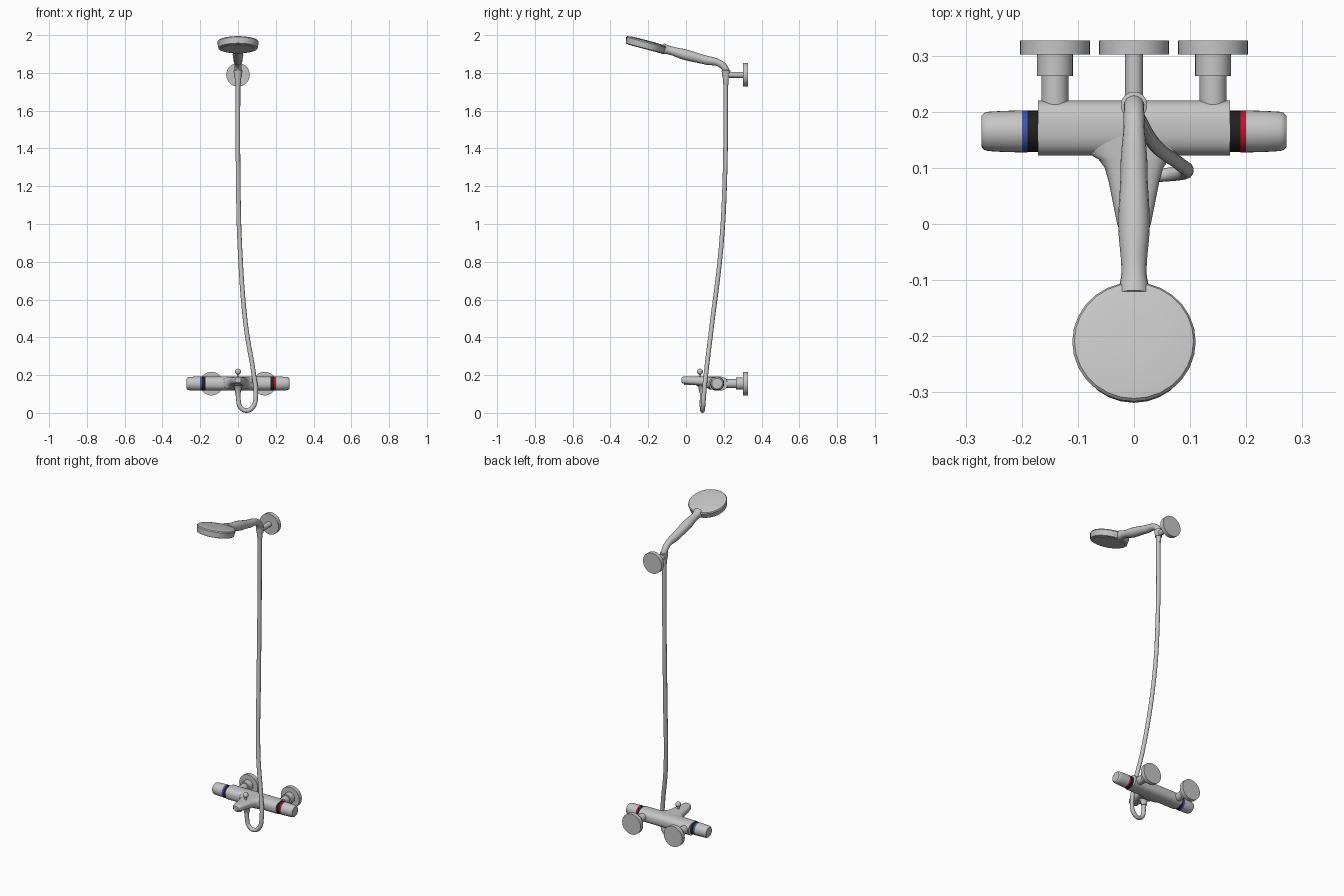
import bpy, bmesh, math
from mathutils import Vector, Matrix

if "Cube" in bpy.data.objects:
    bpy.data.objects.remove(bpy.data.objects["Cube"])


def mat(name, r, g, b):
    m = bpy.data.materials.new(name)
    m.diffuse_color = (r, g, b, 1)
    m.use_nodes = True
    m.node_tree.nodes["Principled BSDF"].inputs["Base Color"].default_value = m.diffuse_color
    return m


CHROME = mat("chrome grey", 0.56, 0.56, 0.56)
BLACK = mat("black", 0.015, 0.015, 0.015)
BLUE = mat("cold blue", 0.05, 0.09, 0.46)
RED = mat("hot red", 0.5, 0.008, 0.03)


def finish(ob, material, angle=35):
    ob.data.materials.clear()
    ob.data.materials.append(material)
    bpy.ops.object.select_all(action='DESELECT')
    ob.select_set(True)
    bpy.context.view_layer.objects.active = ob
    bpy.ops.object.shade_smooth_by_angle(angle=math.radians(angle))
    return ob


def skin(name, rings, material):
    """Join equal rings of points into a capped tube."""
    bm = bmesh.new()
    loops = [[bm.verts.new(p) for p in ring] for ring in rings]
    n = len(loops[0])
    for a, b in zip(loops, loops[1:]):
        for i in range(n):
            j = (i + 1) % n
            bm.faces.new((a[i], a[j], b[j], b[i]))
    bm.faces.new(loops[0][::-1])
    bm.faces.new(loops[-1])
    bmesh.ops.recalc_face_normals(bm, faces=bm.faces)
    me = bpy.data.meshes.new(name)
    bm.to_mesh(me)
    bm.free()
    ob = bpy.data.objects.new(name, me)
    bpy.context.collection.objects.link(ob)
    return finish(ob, material)


def lathe(name, profile, origin, axis, material=CHROME, n=32):
    """Turn (radius, distance) points about an axis."""
    rot = Vector((0, 0, 1)).rotation_difference(Vector(axis)).to_matrix().to_4x4()
    m = Matrix.Translation(origin) @ rot
    rings = [[m @ Vector((r * math.cos(2 * math.pi * i / n),
                          r * math.sin(2 * math.pi * i / n), h))
              for i in range(n)] for r, h in profile]
    return skin(name, rings, material)


def loft(name, sections, u, v, power, n=40):
    """Superellipse sections: (centre, half size along u, half size along v)."""
    u, v = Vector(u), Vector(v)
    rings = []
    for c, a, b in sections:
        ring = []
        for i in range(n):
            t = 2 * math.pi * i / n
            cs, sn = math.cos(t), math.sin(t)
            ring.append(Vector(c)
                        + u * a * math.copysign(abs(cs) ** (2 / power), cs)
                        + v * b * math.copysign(abs(sn) ** (2 / power), sn))
        rings.append(ring)
    return skin(name, rings, CHROME)


def tube(name, points, steps, sides):
    """Smooth tube through (x, y, z, radius) points."""
    cu = bpy.data.curves.new(name + "_path", 'CURVE')
    cu.dimensions = '3D'
    cu.bevel_depth = 1
    cu.bevel_resolution = sides
    cu.use_fill_caps = True
    cu.resolution_u = steps
    sp = cu.splines.new('BEZIER')
    sp.radius_interpolation = 'EASE'
    sp.bezier_points.add(len(points) - 1)
    for bp, (x, y, z, r) in zip(sp.bezier_points, points):
        bp.co = (x, y, z)
        bp.radius = r
        bp.handle_left_type = bp.handle_right_type = 'AUTO'
    tmp = bpy.data.objects.new(name + "_path", cu)
    bpy.context.collection.objects.link(tmp)
    bpy.context.view_layer.update()
    me = bpy.data.meshes.new_from_object(
        tmp.evaluated_get(bpy.context.evaluated_depsgraph_get()))
    bpy.data.objects.remove(tmp)
    ob = bpy.data.objects.new(name, me)
    bpy.context.collection.objects.link(ob)
    return finish(ob, CHROME)


ZM = 0.155   # mixer axis height
YM = 0.165   # knob axis depth

# mixer body
loft("mixer_body", [((x, 0.171, ZM), 0.049, 0.0375) for x in (-0.171, 0.171)],
     (0, 1, 0), (0, 0, 1), 2.5)

# spout flaring out of the body
spout = []
for y, w, zb in ((0.16, 0.092, 0.122), (0.125, 0.08, 0.124), (0.115, 0.063, 0.13),
                 (0.10, 0.052, 0.138), (0.075, 0.045, 0.144), (0.03, 0.036, 0.149),
                 (0.0, 0.030, 0.152), (-0.015, 0.025, 0.155), (-0.023, 0.016, 0.160)):
    top = 0.192 if y > -0.02 else 0.188
    spout.append(((0, y, (zb + top) / 2), w, (top - zb) / 2))
loft("spout", spout, (1, 0, 0), (0, 0, 1), 2.8)
lathe("spout_aerator", [(0.018, 0.147), (0.018, 0.16)], (0, 0.008, 0), (0, 0, 1))

# diverter knob on top of the spout
lathe("diverter_stem", [(0.009, 0.185), (0.006, 0.195), (0.006, 0.21)],
      (0, 0.074, 0), (0, 0, 1), n=20)
lathe("diverter_ball", [(max(0.0005, 0.016 * math.sin(math.pi * k / 12)),
                         -0.016 * math.cos(math.pi * k / 12)) for k in range(13)],
      (0, 0.074, 0.218), (0, 0, 1), n=24)

# knobs, colour rings and wall connections, both sides
for side, s, ring in (("cold", -1, BLUE), ("hot", 1, RED)):
    ax = (s, 0, 0)
    o = (0, YM, ZM)
    lathe(side + "_collar", [(0.037, 0.169), (0.037, 0.190)], o, ax, BLACK)
    lathe(side + "_ring", [(0.0375, 0.190), (0.0375, 0.200)], o, ax, ring)
    lathe(side + "_knob", [(0.0375, 0.200), (0.0365, 0.235), (0.035, 0.260),
                           (0.033, 0.267), (0.028, 0.2715), (0.02, 0.272)], o, ax)
    w = (s * 0.141, 0, ZM)
    lathe(side + "_inlet_pipe", [(0.024, 0.19), (0.024, 0.266)], w, (0, 1, 0))
    lathe(side + "_inlet_nut", [(0.032, 0.264), (0.032, 0.303)], w, (0, 1, 0))
    lathe(side + "_wall_flange", [(0.0625, 0.302), (0.0625, 0.327)], w, (0, 1, 0))

# hose outlet under the spout, and hose
lathe("hose_outlet", [(0.03, 0.165), (0.028, 0.145), (0.019, 0.135), (0.015, 0.108)],
      (0, 0.085, 0), (0, 0, 1))
H = 0.0122
tube("hose", [(x, y, z, H) for x, y, z in (
    (0, 0.085, 0.12), (0.002, 0.085, 0.07), (0.013, 0.085, 0.03),
    (0.045, 0.087, 0.0125), (0.08, 0.09, 0.033), (0.094, 0.095, 0.10),
    (0.084, 0.105, 0.20), (0.043, 0.135, 0.45), (0.010, 0.186, 0.88),
    (0.001, 0.206, 1.25), (0, 0.21, 1.79))], 12, 4)

# upper wall bracket
bracket = (0, 0, 1.79)
lathe("bracket_flange", [(0.0625, 0.302), (0.0625, 0.327)], bracket, (0, 1, 0))
lathe("bracket_arm", [(0.016, 0.21), (0.016, 0.304)], bracket, (0, 1, 0))
lathe("bracket_holder", [(0.019, 1.772), (0.0235, 1.812), (0.0205, 1.814)],
      (0, 0.212, 0), (0, 0, 1))
lathe("hose_nut", [(0.0125, 1.735), (0.015, 1.745), (0.015, 1.78)],
      (0, 0.211, 0), (0, 0, 1))

# shower handle and head
tube("shower_handle", [(0, 0.212, 1.78, 0.016), (0, 0.21, 1.815, 0.018),
                       (0, 0.185, 1.846, 0.0185), (0, 0.10, 1.869, 0.024),
                       (0, 0.0, 1.895, 0.028), (0, -0.085, 1.919, 0.0225),
                       (0, -0.125, 1.929, 0.028)], 10, 6)
tilt = math.radians(14.8)
lathe("shower_head", [(0.098, -0.0225), (0.104, -0.020), (0.110, 0.012),
                      (0.106, 0.018), (0.085, 0.0215), (0.045, 0.0235)],
      (0, -0.213, 1.95), (0, math.sin(tilt), math.cos(tilt)), n=28)
lathe("spray_face", [(0.088, -0.0245), (0.09, -0.018)],
      (0, -0.213, 1.95), (0, math.sin(tilt), math.cos(tilt)), n=28)
